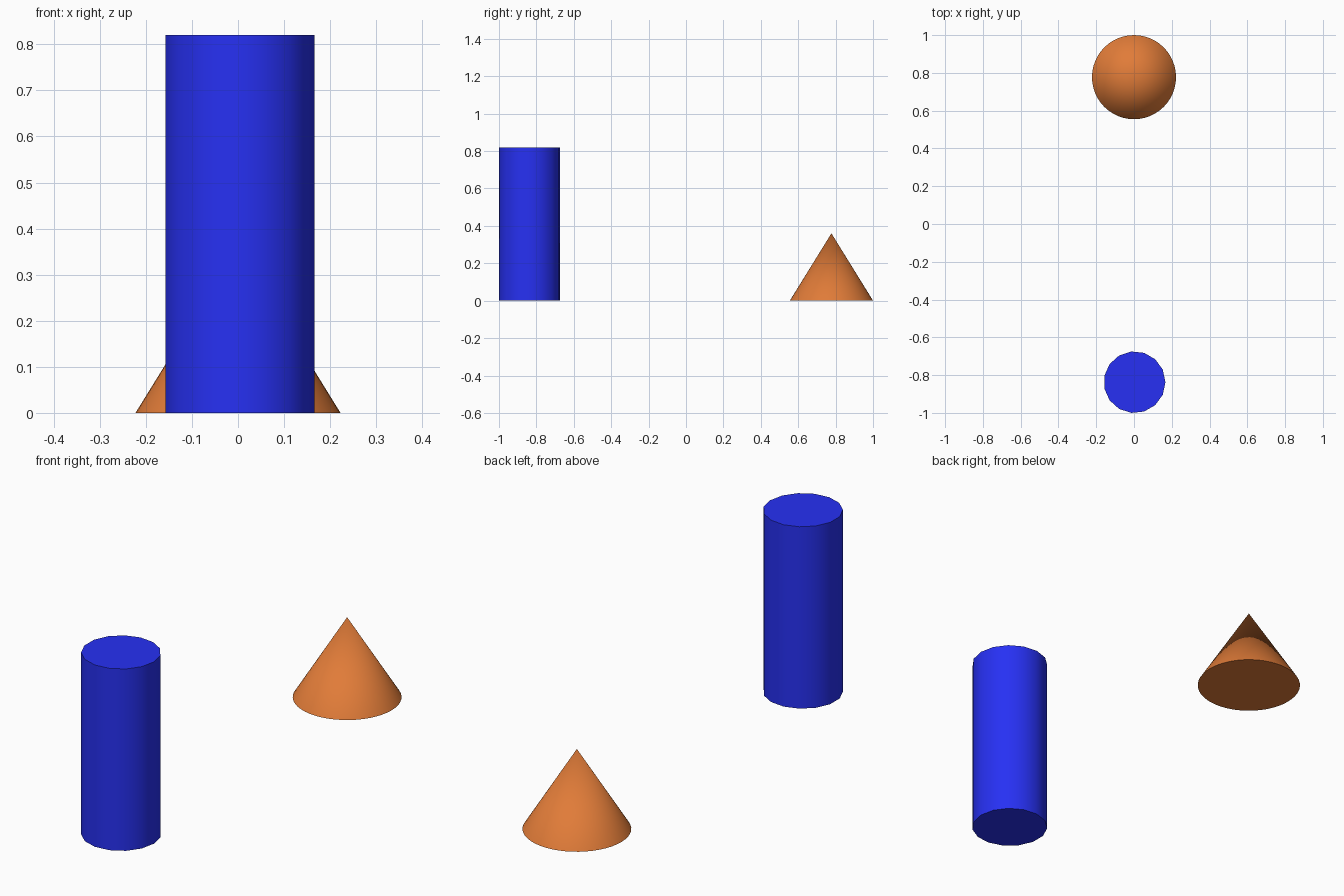
import bpy, math

if "Cube" in bpy.data.objects:
    bpy.data.objects.remove(bpy.data.objects["Cube"])


def colour(name, rgb):
    mat = bpy.data.materials.new(name)
    mat.diffuse_color = (*rgb, 1.0)
    mat.use_nodes = True
    mat.node_tree.nodes["Principled BSDF"].inputs["Base Color"].default_value = mat.diffuse_color
    return mat


def solid(name, sides, r_bottom, r_top, height, x, y, mat):
    # upright round solid standing on the ground, first corner on +x
    bpy.ops.mesh.primitive_cone_add(vertices=sides, radius1=r_bottom, radius2=r_top,
                                    depth=height, location=(x, y, height / 2),
                                    end_fill_type='NGON')
    ob = bpy.context.object
    ob.name = name
    # the primitive starts at +y: turn its first corner to +x
    ob.rotation_euler.z = -math.pi / 2
    ob.data.materials.append(mat)
    bpy.ops.object.transform_apply(location=False, rotation=True, scale=False)
    bpy.ops.object.shade_smooth_by_angle(angle=math.radians(40))
    return ob


# tall blue cylinder at the front
solid("cylinder", 15, 0.1634, 0.1634, 0.82, 0.003, -0.8375,
      colour("blue", (0.02, 0.03, 0.9)))

# low orange cone at the back
solid("cone", 48, 0.2225, 0.0, 0.36, 0.0, 0.7775,
      colour("orange", (0.75, 0.2, 0.04)))
